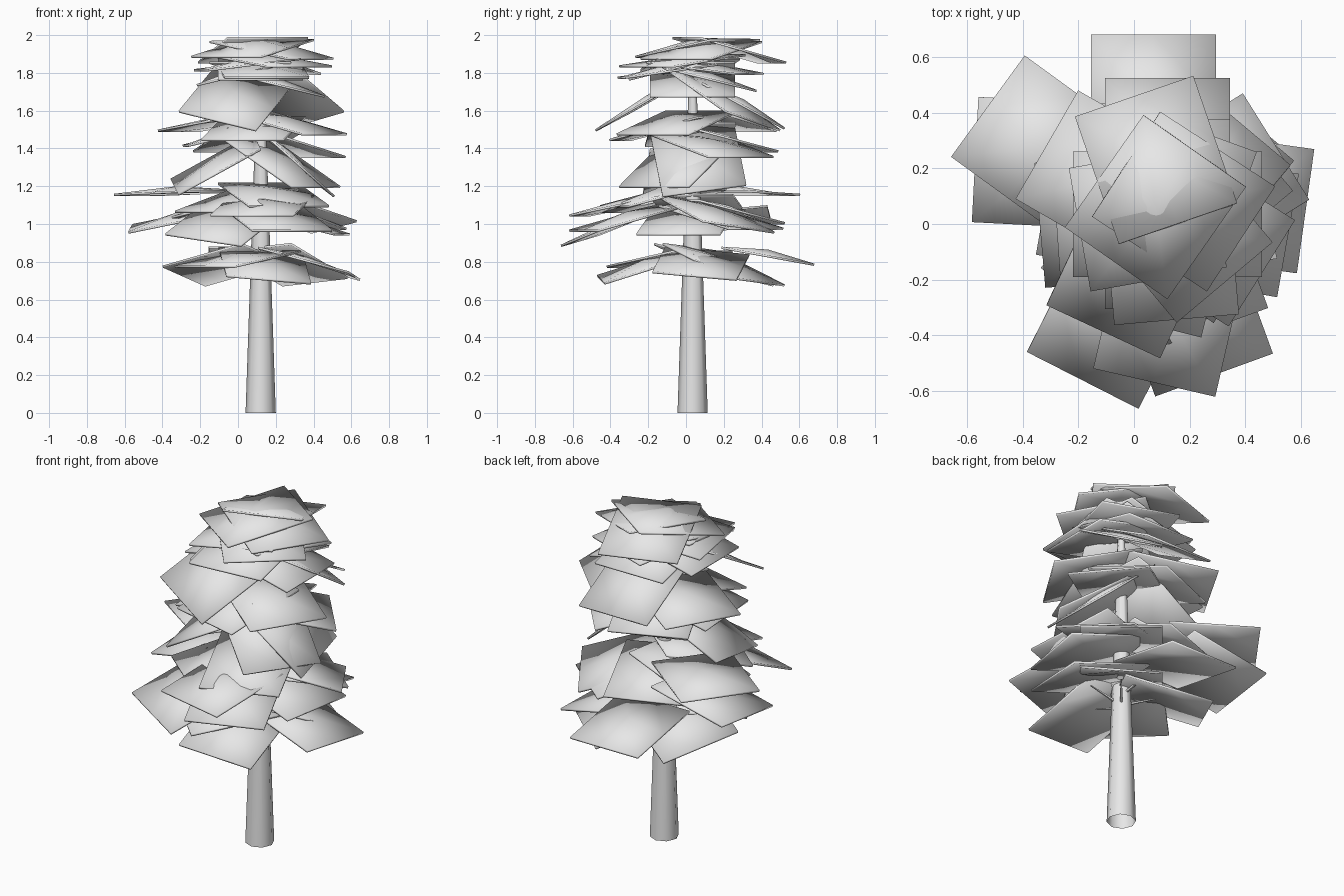
import bpy, bmesh, math
from mathutils import Vector, Matrix

cube = bpy.data.objects.get("Cube")
if cube:
    bpy.data.objects.remove(cube, do_unlink=True)

grey = bpy.data.materials.new("plain light grey")
grey.use_nodes = True
grey.diffuse_color = (0.8, 0.8, 0.8, 1)
grey.node_tree.nodes["Principled BSDF"].inputs["Base Color"].default_value = grey.diffuse_color

trunk_foot = Vector((0.12, 0.035, 0))


def up(height):
    return Vector((0, 0, height))


def heading(yaw, size):
    return Matrix.Rotation(math.radians(yaw), size, 'Z')


def finish(name, bm):
    mesh = bpy.data.meshes.new(name)
    bm.to_mesh(mesh)
    bm.free()
    mesh.materials.append(grey)
    obj = bpy.data.objects.new(name, mesh)
    bpy.context.collection.objects.link(obj)
    bpy.ops.object.select_all(action='DESELECT')
    obj.select_set(True)
    bpy.context.view_layer.objects.active = obj
    bpy.ops.object.shade_smooth_by_angle(angle=math.radians(50))
    return obj


def tapered_rod(name, start, end, start_radius, end_radius, sides):
    bm = bmesh.new()
    along = end - start
    bmesh.ops.create_cone(bm, cap_ends=False, segments=sides, radius1=start_radius,
                          radius2=end_radius, depth=along.length)
    turn = along.to_track_quat('Z', 'Y').to_matrix().to_4x4()
    bm.transform(Matrix.Translation((start + end) / 2) @ turn)
    finish(name, bm)


def foliage_card(name, yaw, reach, height, drop, slide=0, roll=0, crown=0.03):
    """Thin peaked plate; reach, slide and height place the middle of its outer edge."""
    width, length = 0.45, 0.5
    run = math.sqrt(length ** 2 - drop ** 2)
    bm = bmesh.new()
    bmesh.ops.create_grid(bm, x_segments=2, y_segments=2, size=1)
    for v in bm.verts:
        inward, side = (1 - v.co.x) / 2, v.co.y
        lift = crown * (1 - max(abs(v.co.x), abs(side)))
        v.co = Vector((reach - inward * run, slide + side * width / 2,
                       height + inward * drop + roll * side + lift))
    bm.transform(Matrix.Translation(trunk_foot) @ heading(yaw, 4))
    card = finish(name, bm)
    solid = card.modifiers.new("thickness", 'SOLIDIFY')
    solid.thickness = 0.012


def foliage_ring(name, count, first_yaw, reach, height, drop, rise):
    """Even ring of plates climbing in a slow spiral."""
    for i in range(count):
        foliage_card(f"{name}_{i + 1}", first_yaw + i * 360 / count, reach,
                     height + i * rise, drop)


# Hollow trunk
tapered_rod("trunk", trunk_foot, trunk_foot + up(1.92), 0.08, 0.015, 8)

# Lowest foliage, each plate with a twig beneath it: yaw, reach, height, drop, slide, roll
lowest = [
    (-8, 0.49, 0.73, 0.13, 0.08, -0.02),
    (90, 0.645, 0.79, 0.09, 0.05, 0),
    (150, 0.47, 0.73, 0.12, 0, 0.05),
    (225, 0.42, 0.78, 0.08, 0, 0),
    (-85, 0.49, 0.71, 0.15, 0, -0.02),
    (50, 0.45, 0.7, 0.18, 0, -0.02),
]
for i, (yaw, reach, height, drop, slide, roll) in enumerate(lowest):
    foliage_card(f"lowest_foliage_{i + 1}", yaw, reach, height, drop, slide, roll)
    root = trunk_foot + up(height)
    tip = root + heading(yaw, 3) @ Vector((reach * 0.4, 0, 0)) + up(drop / 2)
    tapered_rod(f"twig_{i + 1}", root, tip, 0.01, 0.004, 5)

# Long lower foliage
foliage_card("lower_front_foliage", -103, 0.6, 1.05, 0.1, slide=0.09)
foliage_card("lower_front_left_foliage", -70, 0.6, 0.97, 0.13, slide=-0.04)
foliage_card("lower_front_right_foliage", -117, 0.67, 0.92, 0.17, roll=-0.03)
foliage_card("lower_back_right_foliage", 144, 0.75, 1.16, 0.02, slide=0.065)
foliage_card("lower_right_foliage", 177, 0.7, 0.98, 0.1, slide=-0.16, roll=-0.02)
foliage_card("lower_back_left_foliage", 32, 0.46, 0.99, 0.14, roll=-0.03)
foliage_ring("lower_foliage", 6, -10, 0.44, 0.95, 0.12, 0.03)

# Steep middle foliage
foliage_card("middle_left_foliage", 10, 0.36, 1.18, 0.33, roll=0.03)
foliage_card("middle_front_left_foliage", -35, 0.36, 1.2, 0.25)
foliage_card("middle_right_foliage", 185, 0.46, 1.2, 0.24, roll=-0.04)
foliage_ring("middle_foliage", 5, 40, 0.4, 1.36, 0.12, 0.03)

# Drooping upper foliage
foliage_card("upper_front_foliage", -115, 0.48, 1.55, 0.23, slide=-0.03, roll=-0.05)
foliage_card("upper_back_left_foliage", 50, 0.42, 1.55, 0.24, roll=-0.05)
foliage_card("upper_back_foliage", 90, 0.49, 1.51, 0.24)
foliage_card("upper_right_foliage", 150, 0.5, 1.5, 0.08)
foliage_card("upper_flat_foliage", -85, 0.38, 1.78, 0.07)
foliage_ring("upper_foliage", 4, 0, 0.34, 1.68, 0.12, 0.03)

# Crown
foliage_card("crown_back_foliage", 109, 0.44, 1.86, 0.13, slide=-0.025)
foliage_card("crown_front_foliage", -125, 0.25, 1.89, 0.09, slide=-0.05, crown=0.05)
foliage_card("crown_left_foliage", -33, 0.27, 1.88, 0.09, slide=0.07, crown=0.05)
foliage_ring("crown_foliage", 3, 70, 0.32, 1.8, 0.06, 0.02)
